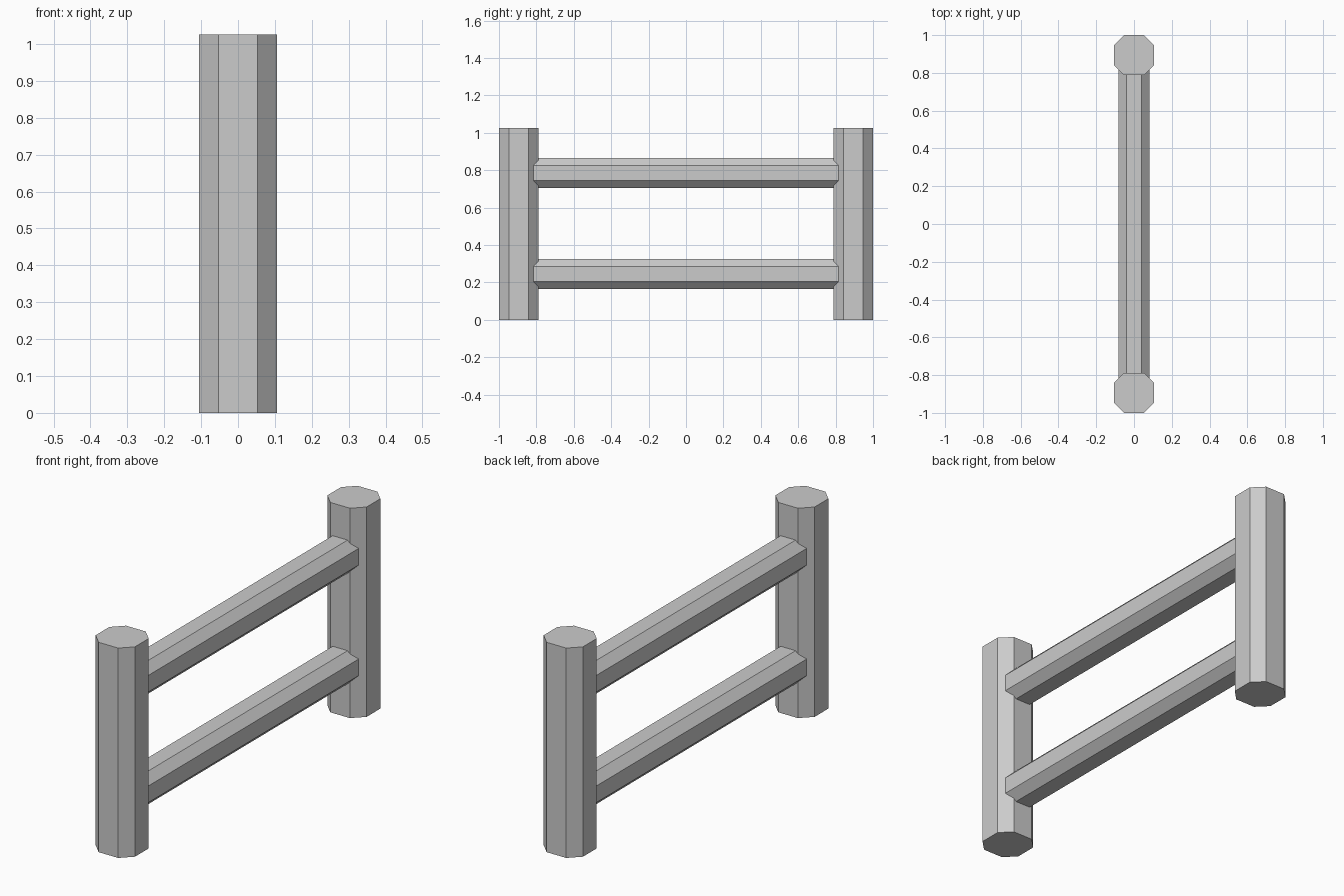
import bpy
import bmesh
from mathutils import Matrix, Vector

if "Cube" in bpy.data.objects:
    bpy.data.objects.remove(bpy.data.objects["Cube"])


def octagon_bar(name, r, length, location, along_y=False):
    """Closed eight-sided bar with half-width r, centred on location."""
    h = r / 2
    ring = [(r, -h), (r, h), (h, r), (-h, r), (-r, h), (-r, -h), (-h, -r), (h, -r)]
    bm = bmesh.new()
    base = bm.faces.new([bm.verts.new((x, y, -length / 2)) for x, y in ring])
    top = bmesh.ops.extrude_face_region(bm, geom=[base], use_keep_orig=True)["geom"]
    bmesh.ops.translate(bm, vec=Vector((0, 0, length)),
                        verts=[g for g in top if isinstance(g, bmesh.types.BMVert)])
    if along_y:
        bm.transform(Matrix.Rotation(1.5707963, 4, 'X'))
    bmesh.ops.recalc_face_normals(bm, faces=bm.faces)
    mesh = bpy.data.meshes.new(name)
    bm.to_mesh(mesh)
    bm.free()
    obj = bpy.data.objects.new(name, mesh)
    obj.location = location
    bpy.context.collection.objects.link(obj)
    return obj


# Upright posts at both ends
POST_R, POST_H = 0.106, 1.025
for label, side in (("front", -1), ("back", 1)):
    octagon_bar(label + "_post", POST_R, POST_H, (0, side * (1 - POST_R), POST_H / 2))

# Horizontal rails, ends set into the posts
for label, z in (("lower", 0.245), ("upper", 0.785)):
    octagon_bar(label + "_rail", 0.081, 1.7, (0, 0, z), along_y=True)
